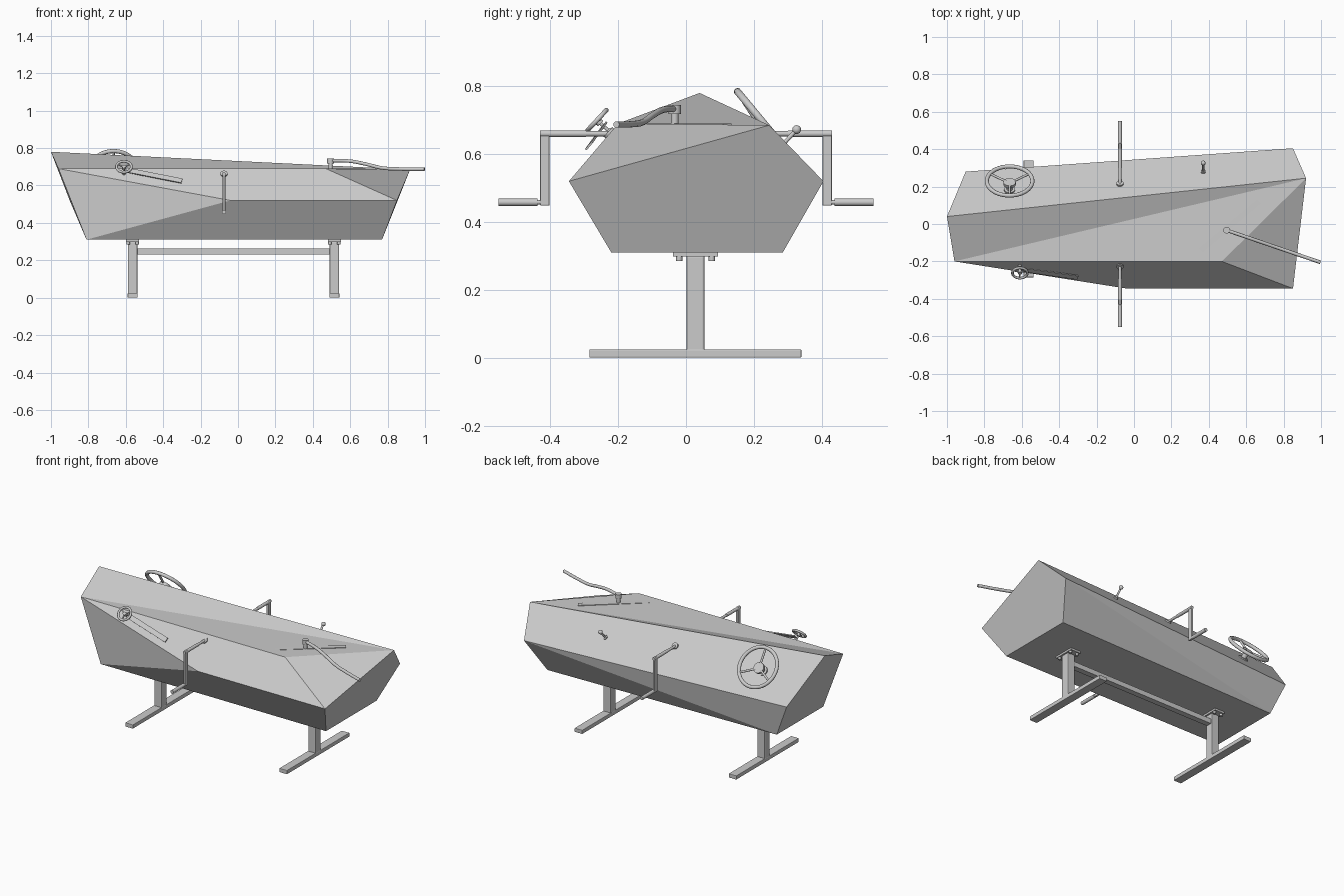
import bpy, bmesh, math
from mathutils import Vector, Matrix

if "Cube" in bpy.data.objects:
    bpy.data.objects.remove(bpy.data.objects["Cube"])


def finish(name, bm, smooth=False):
    bmesh.ops.recalc_face_normals(bm, faces=bm.faces)
    me = bpy.data.meshes.new(name)
    bm.to_mesh(me)
    bm.free()
    ob = bpy.data.objects.new(name, me)
    bpy.context.collection.objects.link(ob)
    if smooth:
        bpy.context.view_layer.objects.active = ob
        bpy.ops.object.select_all(action='DESELECT')
        ob.select_set(True)
        bpy.ops.object.shade_smooth_by_angle(angle=math.radians(40))
    return ob


def box(name, lo, hi, bevel=0.0):
    lo, hi = Vector(lo), Vector(hi)
    bm = bmesh.new()
    bmesh.ops.create_cube(bm, size=1, matrix=Matrix.Translation((lo + hi) / 2) @ Matrix.Diagonal((*(hi - lo), 1)))
    ob = finish(name, bm)
    if bevel:
        m = ob.modifiers.new("soft_edges", 'BEVEL')
        m.width, m.segments = bevel, 2
    return ob


def add_rod(bm, a, b, r, seg=20):
    a, b = Vector(a), Vector(b)
    rot = (b - a).to_track_quat('Z', 'Y').to_matrix().to_4x4()
    bmesh.ops.create_cone(bm, cap_ends=True, segments=seg, radius1=r, radius2=r,
                          depth=(b - a).length, matrix=Matrix.Translation((a + b) / 2) @ rot)


def rods(name, items):
    bm = bmesh.new()
    for a, b, r in items:
        add_rod(bm, a, b, r)
    return finish(name, bm, True)


def frame(center, normal):
    # local Y runs up the slope, local Z along the normal
    n = Vector(normal).normalized()
    x = Vector((1, 0, 0))
    m = Matrix((x, n.cross(x), n)).transposed().to_4x4()
    return Matrix.Translation(center) @ m


def wheel(name, center, normal, R, r, stem):
    m = frame(center, normal)
    bm = bmesh.new()
    n, k = 40, 10
    ring = [[bm.verts.new(((R + r * math.cos(v)) * math.cos(u), (R + r * math.cos(v)) * math.sin(u), r * math.sin(v)))
             for v in (2 * math.pi * j / k for j in range(k))]
            for u in (2 * math.pi * i / n for i in range(n))]
    for i in range(n):
        for j in range(k):
            p, q, j2 = ring[i], ring[(i + 1) % n], (j + 1) % k
            bm.faces.new((p[j], q[j], q[j2], p[j2]))
    # spokes, hub and column
    drop = -0.12 * R
    for i in range(3):
        a = math.radians(90 + 120 * i) * -1
        add_rod(bm, (0, 0, drop), (R * math.cos(a), R * math.sin(a), 0), r * 0.6, 10)
    add_rod(bm, (0, 0, drop - 0.01), (0, 0, drop + 0.008), R * 0.27)
    add_rod(bm, (0, 0, -stem), (0, 0, drop), R * 0.13)
    add_rod(bm, (0, 0, -stem), (0, 0, -stem + 0.012), R * 0.24)
    bm.transform(m)
    return finish(name, bm, True)


# faceted body
V = [(-1, .04, .78), (-.96, -.2, .69), (-.9, .28, .52), (.92, .245, .685), (.85, -.345, .52), (.85, .405, .52),
     (.47, -.2, .69), (-.04, -.345, .52), (-.81, -.215, .31), (-.81, .25, .31), (.77, .285, .31), (.77, -.22, .31)]
F = [(0, 1, 3), (1, 6, 3), (6, 4, 3), (1, 7, 4, 6), (1, 8, 7), (7, 8, 11, 4), (8, 9, 10, 11),
     (4, 11, 10, 5, 3), (0, 3, 5, 2), (2, 5, 9), (5, 10, 9), (0, 2, 9, 8, 1)]
bm = bmesh.new()
vs = [bm.verts.new(v) for v in V]
for f in F:
    bm.faces.new([vs[i] for i in f])
finish("body", bm)

# stand: posts, feet, mounting plates with bolts, stretcher
Y = .028
for side, x in (("left", -.563), ("right", .515)):
    box(side + "_post", (x - .026, Y - .027, .01), (x + .026, Y + .027, .302), .006)
    box(side + "_foot", (x - .027, -.285, 0), (x + .027, .34, .025), .003)
    box(side + "_plate", (x - .035, Y - .066, .298), (x + .035, Y + .066, .312))
    rods(side + "_bolts", [((x + dx, Y + dy, .285), (x + dx, Y + dy, .3), .009)
                           for dx in (-.024, .024) for dy in (-.048, .048)])
box("stretcher", (-.55, Y - .018, .232), (.5, Y + .018, .263))

# cranks on both sides
cx = -.075
for side, s, y0, ym in (("front", -1, .2, .295), ("back", 1, .19, .3)):
    rods(side + "_crank", [((cx, s * y0, .66), (cx, s * .43, .66), .008),
                           ((cx, s * ym, .66), (cx, s * .43, .66), .01),
                           ((cx, s * .42, .458), (cx, s * .55, .458), .007),
                           ((cx, s * .437, .458), (cx, s * .552, .458), .011)])
    ys = sorted((s * .402, s * .43))
    box(side + "_crank_arm", (cx - .007, ys[0], .448), (cx + .007, ys[1], .67), .003)
    c = Vector((cx, s * (y0 + .024), .66))
    n = Vector((0, s * .74, .67))
    rods(side + "_crank_collar", [(c - n * .02, c + n * .008, .019)])

# wheels
wheel("large_wheel", (-.665, .23, .69), (0, .77, .64), .122, .011, .068)
wheel("small_wheel", (-.61, -.262, .7), (0, -.73, .68), .04, .007, .055)

# flat pointer bar beside the small wheel
n = Vector((0, -.76, .65)).normalized()
a, b = Vector((-.6, -.243, .683)), Vector((-.3, -.286, .624))
d = (b - a).normalized()
w = n.cross(d).normalized()
bm = bmesh.new()
bmesh.ops.create_cube(bm, size=1, matrix=Matrix.Translation((a + b) / 2)
                      @ Matrix((d, w, d.cross(w))).transposed().to_4x4()
                      @ Matrix.Diagonal(((b - a).length, .03, .006, 1)))
finish("pointer_bar", bm)

# ball switch on the back slope
n = Vector((0, .72, .69))
p = Vector((.37, .275, .617))
bm = bmesh.new()
add_rod(bm, p - n * .01, p + n * .012, .013)
add_rod(bm, p, (.37, .326, .672), .006)
bmesh.ops.create_uvsphere(bm, u_segments=20, v_segments=12, radius=.013, matrix=Matrix.Translation((.37, .326, .672)))
finish("ball_switch", bm, True)

# slot strip on the top facet
bm = bmesh.new()
bmesh.ops.create_cube(bm, size=1, matrix=Matrix.Translation((.513, -.01, .683))
                      @ Matrix.Rotation(math.atan2(.26, .31), 4, 'Z') @ Matrix.Diagonal((.41, .033, .015, 1)))
finish("slot_strip", bm)

# curved lever on its post
rods("lever_post", [((.495, -.033, .67), (.495, -.033, .735), .011),
                    ((.495, -.033, .718), (.495, -.033, .745), .018)])
cu = bpy.data.curves.new("lever", 'CURVE')
cu.dimensions = '3D'
cu.bevel_depth, cu.bevel_resolution, cu.use_fill_caps = .0095, 3, True
sp = cu.splines.new('BEZIER')
path = [(.485, .733), (.6, .73), (.68, .715), (.77, .694), (.87, .688), (.997, .687)]
sp.bezier_points.add(len(path) - 1)
for bp, (x, z) in zip(sp.bezier_points, path):
    bp.co = (x, -.03 - (x - .485) * .342, z)
    bp.handle_left_type = bp.handle_right_type = 'AUTO'
bpy.context.collection.objects.link(bpy.data.objects.new("lever", cu))
